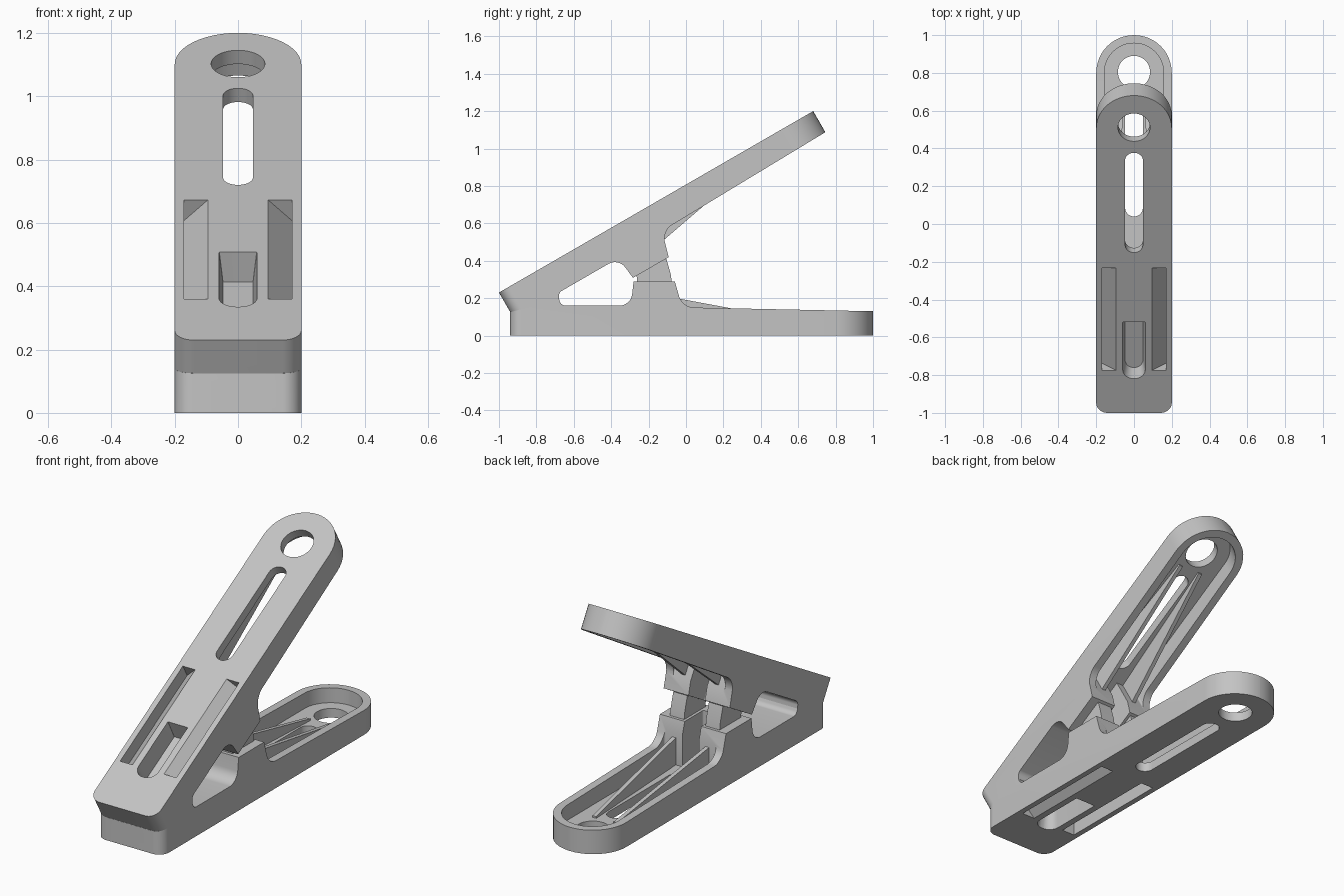
import bpy, bmesh, math
from mathutils import Matrix, Vector

cube = bpy.data.objects.get("Cube")
if cube:
    bpy.data.objects.remove(cube, do_unlink=True)

mat = bpy.data.materials.new("plain grey")
mat.use_nodes = True
grey = (0.55, 0.55, 0.55, 1)
mat.diffuse_color = grey
mat.node_tree.nodes["Principled BSDF"].inputs["Base Color"].default_value = grey


def rounded(points, steps=8):
    """Outline from (a, b) or (a, b, corner size) points."""
    out = []
    for i, p in enumerate(points):
        c = Vector(p[:2])
        if len(p) < 3:
            out.append(c)
            continue
        a = (Vector(points[i - 1][:2]) - c).normalized() * p[2]
        b = (Vector(points[(i + 1) % len(points)][:2]) - c).normalized() * p[2]
        for k in range(steps + 1):
            t = k / steps * math.pi / 2
            out.append(c + a + b - b * math.cos(t) - a * math.sin(t))
    return out


def prism(name, outline, axis, lo, hi, taper=None):
    """Extrude an outline along an axis; taper maps the far outline."""
    place = {"x": lambda p, d: (d, p[0], p[1]),
             "y": lambda p, d: (p[0], d, p[1]),
             "z": lambda p, d: (p[0], p[1], d)}[axis]
    far = [taper(p) for p in outline] if taper else outline
    bm = bmesh.new()
    a = [bm.verts.new(place(p, lo)) for p in outline]
    b = [bm.verts.new(place(p, hi)) for p in far]
    bm.faces.new(a)
    bm.faces.new(b[::-1])
    for i in range(len(a)):
        j = (i + 1) % len(a)
        bm.faces.new((a[j], a[i], b[i], b[j]))
    bmesh.ops.recalc_face_normals(bm, faces=bm.faces)
    mesh = bpy.data.meshes.new(name)
    bm.to_mesh(mesh)
    bm.free()
    mesh.materials.append(mat)
    obj = bpy.data.objects.new(name, mesh)
    bpy.context.collection.objects.link(obj)
    return obj


def carve(obj, tool, operation="DIFFERENCE"):
    mod = obj.modifiers.new("carve", "BOOLEAN")
    mod.object, mod.operation, mod.solver = tool, operation, "EXACT"
    bpy.context.view_layer.objects.active = obj
    bpy.ops.object.modifier_apply(modifier=mod.name)
    bpy.data.objects.remove(tool, do_unlink=True)


def plan(half, start, end, r_start, r_end):
    return rounded([(-half, start, r_start), (half, start, r_start),
                    (half, end, r_end), (-half, end, r_end)], 12)


LENGTH, HALF, FLOOR = 1.94, 0.2, 0.05

# Arm body: side profile trimmed by the rounded plan shape
profile = rounded([(0, 0), (LENGTH, 0), (LENGTH, 0.13), (0.92, 0.151, 0.06),
                   (0.88, 0.29), (0.66, 0.29), (0.645, 0.16, 0.06),
                   (0.275, 0.16, 0.02), (0.26, 0.195), (0, 0.125)])
arm = prism("lower_arm", profile, "x", -HALF, HALF)
carve(arm, prism("trim", plan(HALF, 0, LENGTH, 0.06, HALF - 0.0005), "z", -0.1, 0.5),
      "INTERSECT")

# Hollow handle, channel between the hump posts, long slot and hanging hole
carve(arm, prism("cavity", plan(0.157, 0.9, LENGTH - 0.043, 0.01, 0.156), "z", FLOOR, 0.5))
carve(arm, prism("channel", plan(0.05, 0.72, 1.0, 0.01, 0.01), "z", FLOOR, 0.5))
carve(arm, prism("slot", plan(0.047, 0.98, 1.59, 0.0465, 0.0465), "z", -0.1, 0.5))
carve(arm, prism("hole", plan(0.085, 1.66, 1.83, 0.0845, 0.0845), "z", -0.1, 0.5))

# Sloped grip pockets and the central thumb pocket on the outer face
for s in (-1, 1):
    wedge = [(s * 0.095, 0), (s * 0.095, -0.02), (s * 0.17, -0.02), (s * 0.17, 0.075)]
    carve(arm, prism("grip", wedge, "y", 0.26, 0.885))
carve(arm, prism("thumb", plan(0.06, 0.21, 0.555, 0.055, 0.002), "z", -0.002, 0.1,
                 lambda p: Vector((p[0] * 0.8, 0.22 + (p[1] - 0.21) * 0.93))))

# Tapering stiffening ribs on both sides of the slot
ribs = []
for side, s in (("right", -1), ("left", 1)):
    rib = prism("lower_rib_" + side,
                [(0.89, 0.04), (1.64, 0.04), (1.64, 0.06), (0.89, 0.2)],
                "x", s * 0.09, s * 0.112)
    for v in rib.data.vertices:
        v.co.x -= s * (v.co.y - 0.89) * 0.05
    ribs.append(rib)

# Place the lower half and swing a copy up for the upper half
c, n = math.cos(math.radians(30)), 0.5
lower = Matrix.Translation((0, -0.94, 0))
upper = Matrix(((-1, 0, 0, 0), (0, c, n, -1), (0, n, -c, 0.23), (0, 0, 0, 1)))
parts = []
for obj in [arm] + ribs:
    twin = obj.copy()
    twin.data = obj.data.copy()
    twin.name = obj.name.replace("lower", "upper")
    bpy.context.collection.objects.link(twin)
    obj.data.transform(lower)
    twin.data.transform(upper)
    parts += [obj, twin]

# Flexible hinge posts joining the two humps
hinge = [(-0.26, 0.28), (-0.075, 0.28), (-0.082, 0.33), (-0.105, 0.41), (-0.265, 0.33)]
for side, s in (("right", -1), ("left", 1)):
    parts.append(prism("hinge_post_" + side, hinge, "x", s * 0.065, s * 0.15))

bpy.ops.object.select_all(action="DESELECT")
for obj in parts:
    obj.select_set(True)
bpy.context.view_layer.objects.active = arm
bpy.ops.object.shade_smooth_by_angle(angle=math.radians(30))
